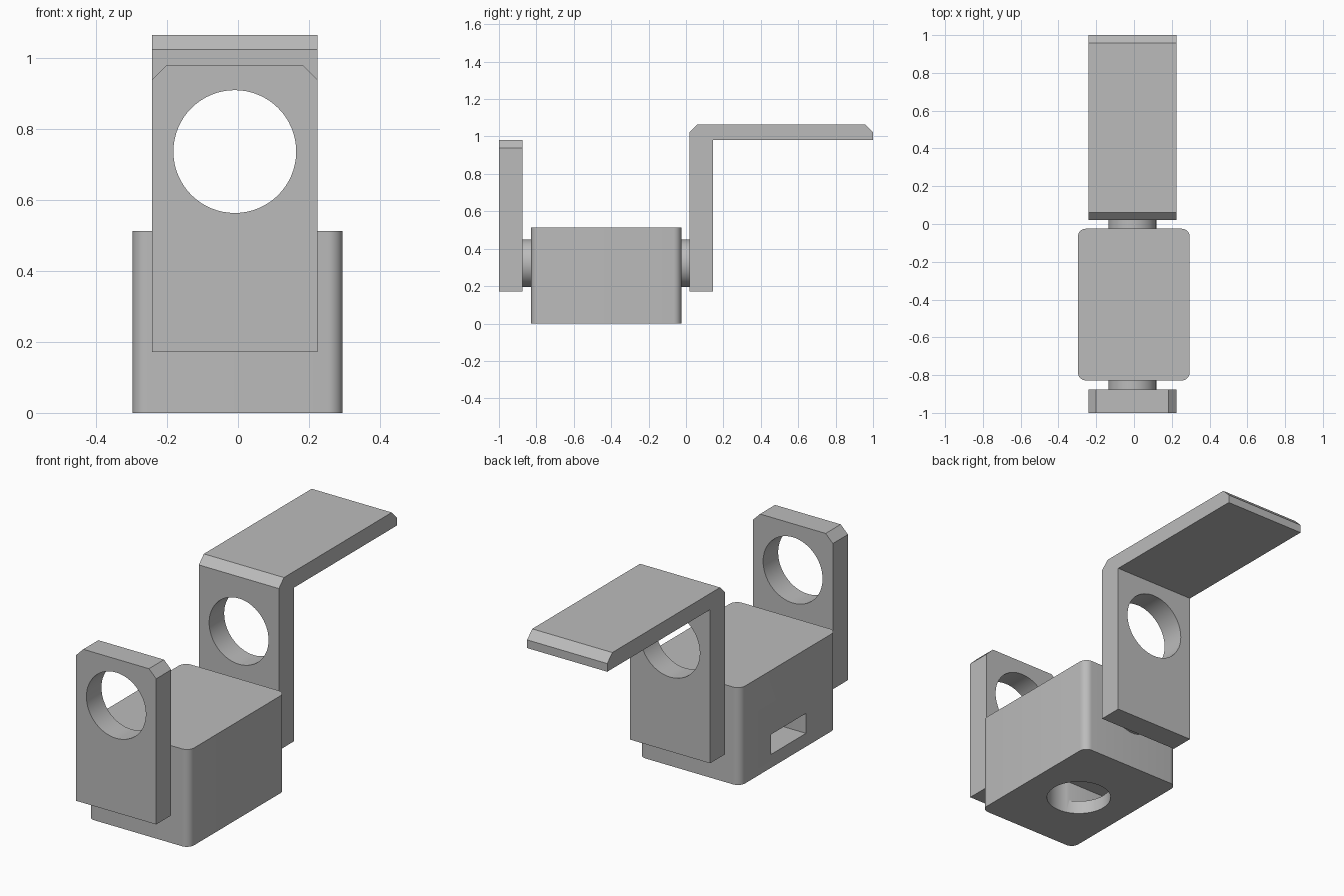
import bpy
import bmesh
import math
from mathutils import Matrix, Vector

if "Cube" in bpy.data.objects:
    bpy.data.objects.remove(bpy.data.objects["Cube"], do_unlink=True)

grey = bpy.data.materials.new("plain_grey")
grey.use_nodes = True
colour = (0.5, 0.5, 0.5, 1)
grey.diffuse_color = colour
grey.node_tree.nodes["Principled BSDF"].inputs["Base Color"].default_value = colour

AXIS_X = -0.009      # shared centre line of tabs, holes and pins
HALF = 0.233         # half width of the tabs
BEVEL = 0.042


def add_object(name, bm):
    bmesh.ops.recalc_face_normals(bm, faces=bm.faces)
    mesh = bpy.data.meshes.new(name)
    bm.to_mesh(mesh)
    bm.free()
    mesh.materials.append(grey)
    obj = bpy.data.objects.new(name, mesh)
    bpy.context.collection.objects.link(obj)
    return obj


def prism(name, points, direction):
    """Extrude a flat outline of 3D points along a direction."""
    bm = bmesh.new()
    face = bm.faces.new([bm.verts.new(p) for p in points])
    new = bmesh.ops.extrude_face_region(bm, geom=[face])["geom"]
    verts = [v for v in new if isinstance(v, bmesh.types.BMVert)]
    bmesh.ops.translate(bm, verts=verts, vec=Vector(direction))
    return add_object(name, bm)


def box(name, low, high):
    (x0, y0, z0), (x1, y1, z1) = low, high
    outline = [(x0, y0, z0), (x1, y0, z0), (x1, y1, z0), (x0, y1, z0)]
    return prism(name, outline, (0, 0, z1 - z0))


def cylinder(name, centre, radius, depth, axis):
    bm = bmesh.new()
    turn = Matrix.Rotation(math.pi / 2, 4, 'X') if axis == 'Y' else Matrix()
    bmesh.ops.create_cone(bm, cap_ends=True, segments=64, radius1=radius, radius2=radius,
                          depth=depth, matrix=Matrix.Translation(centre) @ turn)
    return add_object(name, bm)


def cut(obj, cutter):
    mod = obj.modifiers.new("cut", 'BOOLEAN')
    mod.operation = 'DIFFERENCE'
    mod.solver = 'EXACT'
    mod.object = cutter
    bpy.context.view_layer.objects.active = obj
    bpy.ops.object.modifier_apply(modifier=mod.name)
    bpy.data.objects.remove(cutter, do_unlink=True)


def smooth(obj):
    bpy.ops.object.select_all(action='DESELECT')
    obj.select_set(True)
    bpy.context.view_layer.objects.active = obj
    bpy.ops.object.shade_smooth_by_angle(angle=math.radians(30))


# Main block with rounded upright edges
block = box("main_block", (-0.297, -0.828, 0), (0.295, -0.025, 0.512))
bm = bmesh.new()
bm.from_mesh(block.data)
upright = [e for e in bm.edges if abs(e.verts[0].co.z - e.verts[1].co.z) > 0.1]
bmesh.ops.bevel(bm, geom=upright, offset=0.042, segments=8, profile=0.5, affect='EDGES')
bm.to_mesh(block.data)
bm.free()

# Round recess underneath and the side slot that opens into it
cut(block, cylinder("recess_cutter", (0, -0.427, 0.035), 0.158, 0.28, 'Z'))
cut(block, box("slot_cutter", (-0.5, -0.573, 0.07), (0, -0.282, 0.175)))

# Front tab with clipped top corners
left, right = AXIS_X - HALF, AXIS_X + HALF
base, top = 0.172, 0.98
outline = [(left, base), (right, base), (right, top - BEVEL), (right - BEVEL, top),
           (left + BEVEL, top), (left, top - BEVEL)]
front_tab = prism("front_tab", [(x, -1, z) for x, z in outline], (0, 0.125, 0))

# Rear bracket: upright plate and overhanging shelf with bevelled ends
near, far, high = 0.02, 1.0, 1.065
side = [(near, base), (near + 0.125, base), (near + 0.125, top), (far, top),
        (far, high - BEVEL), (far - BEVEL, high), (near + BEVEL, high), (near, high - BEVEL)]
rear_bracket = prism("rear_bracket", [(left, y, z) for y, z in side], (2 * HALF, 0, 0))

# Aligned round holes through both upright plates
for plate, y in ((front_tab, -0.94), (rear_bracket, 0.08)):
    cut(plate, cylinder("hole_cutter", (AXIS_X, y, 0.736), 0.173, 0.3, 'Y'))

# Pins joining the plates to the block
front_pin = cylinder("front_pin", (AXIS_X, -0.852, 0.323), 0.127, 0.05, 'Y')
rear_pin = cylinder("rear_pin", (AXIS_X, -0.002, 0.323), 0.127, 0.05, 'Y')

for part in (block, front_tab, rear_bracket, front_pin, rear_pin):
    smooth(part)
